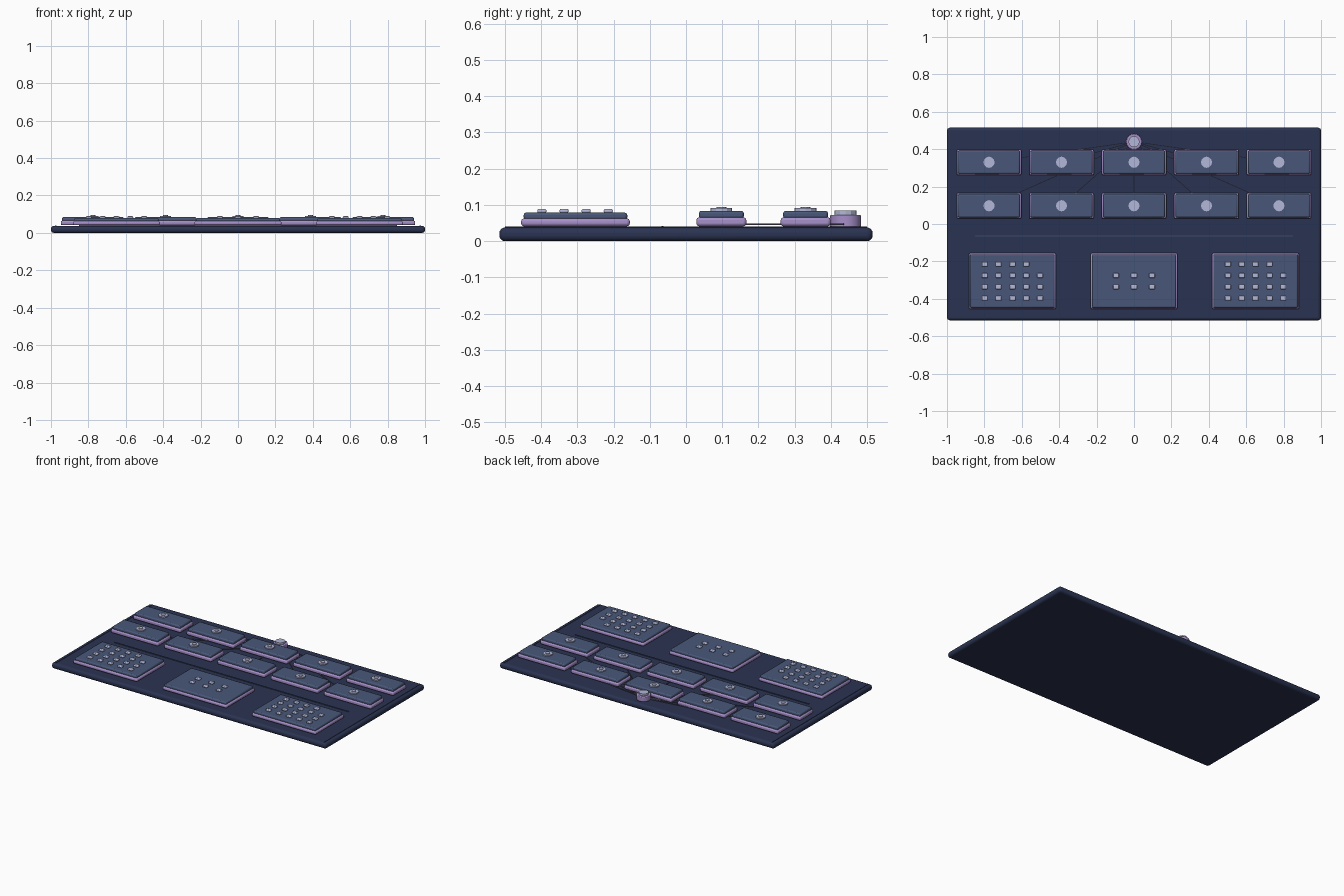
import bpy, math
from mathutils import Vector

cube = bpy.data.objects.get("Cube")
if cube:
    bpy.data.objects.remove(cube, do_unlink=True)


def material(name, rgb):
    m = bpy.data.materials.new(name)
    m.use_nodes = True
    color = tuple((c / 255) ** 2.2 for c in rgb) + (1,)
    m.diffuse_color = color
    m.node_tree.nodes["Principled BSDF"].inputs["Base Color"].default_value = color
    return m


navy = material("dark navy", (46, 54, 82))
slate = material("slate blue", (74, 88, 120))
lilac = material("lilac", (165, 142, 200))
pale = material("pale lavender", (178, 182, 214))
grey = material("muted violet grey", (120, 116, 150))
groove = material("dusk blue", (64, 78, 108))


def finish(name, mat, bevel, segments):
    o = bpy.context.object
    o.name = name
    o.data.materials.append(mat)
    if bevel:
        b = o.modifiers.new("rounded_edges", "BEVEL")
        b.width, b.segments = bevel, segments
        bpy.ops.object.shade_smooth_by_angle(angle=math.radians(35))
    return o


def box(name, x, y, z0, z1, w, d, mat, bevel=0, segments=2, turn=0):
    bpy.ops.mesh.primitive_cube_add(size=1, location=(x, y, (z0 + z1) / 2), rotation=(0, 0, turn))
    bpy.context.object.scale = (w, d, z1 - z0)
    bpy.ops.object.transform_apply(location=False, rotation=False, scale=True)
    return finish(name, mat, bevel, segments)


def disc(name, x, y, z0, z1, r, mat, sides=16, bevel=0):
    bpy.ops.mesh.primitive_cylinder_add(vertices=sides, radius=r, depth=z1 - z0,
                                        location=(x, y, (z0 + z1) / 2))
    return finish(name, mat, bevel, 2)


def plate(name, x, y, w, d, z_mid, z_top):
    """Lilac base with a slightly smaller slate cap."""
    box(name + "_base", x, y, 0.041, z_mid, w, d, lilac, 0.008)
    box(name + "_cap", x, y, z_mid - 0.004, z_top, w - 0.014, d - 0.014, slate, 0.007)


# Board with rounded rim, side trims and divider
box("board", 0, 0, 0, 0.038, 2, 1.03, navy, 0.016, 4)
for side in (-1, 1):
    box("side_trim", side * 0.975, 0, 0.034, 0.04, 0.008, 1.0, navy)
box("divider", 0, -0.065, 0.036, 0.042, 1.7, 0.005, groove)

# Central hub at the back
HUB = Vector((0, 0.44))
disc("hub_base", 0, HUB.y, 0.038, 0.073, 0.043, lilac, 16, 0.004)
disc("hub_cap", 0, HUB.y, 0.073, 0.085, 0.03, pale, 12)

# Two rows of cards, each with a stud and a wire to the hub
for y in (0.0975, 0.33):
    for i in range(-2, 3):
        x = i * 0.3875
        plate("card", x, y, 0.345, 0.138, 0.066, 0.084)
        disc("stud", x, y, 0.083, 0.091, 0.03, pale, 12)
        disc("stud_tip", x, y, 0.09, 0.095, 0.014, pale, 10)
        run = Vector((x, y)) - HUB
        mid = HUB + run / 2
        box("wire", mid.x, mid.y, 0.045, 0.049, run.length, 0.004, grey,
            turn=math.atan2(run.y, run.x))

# Three large panels with key grids; outer grids skip one corner key
for px in (-0.65, 0, 0.65):
    plate("key_panel", px, -0.305, 0.465, 0.3, 0.063, 0.079)
    cols, rows, pitch = (3, 2, 0.097) if px == 0 else (5, 4, 0.074)
    for c in range(cols):
        for r in range(rows):
            if px and c == cols - 1 and r == rows - 1:
                continue
            box("key", px + (c - (cols - 1) / 2) * pitch,
                -0.306 + (r - (rows - 1) / 2) * 0.061,
                0.078, 0.089, 0.032, 0.025, pale, 0.004)
